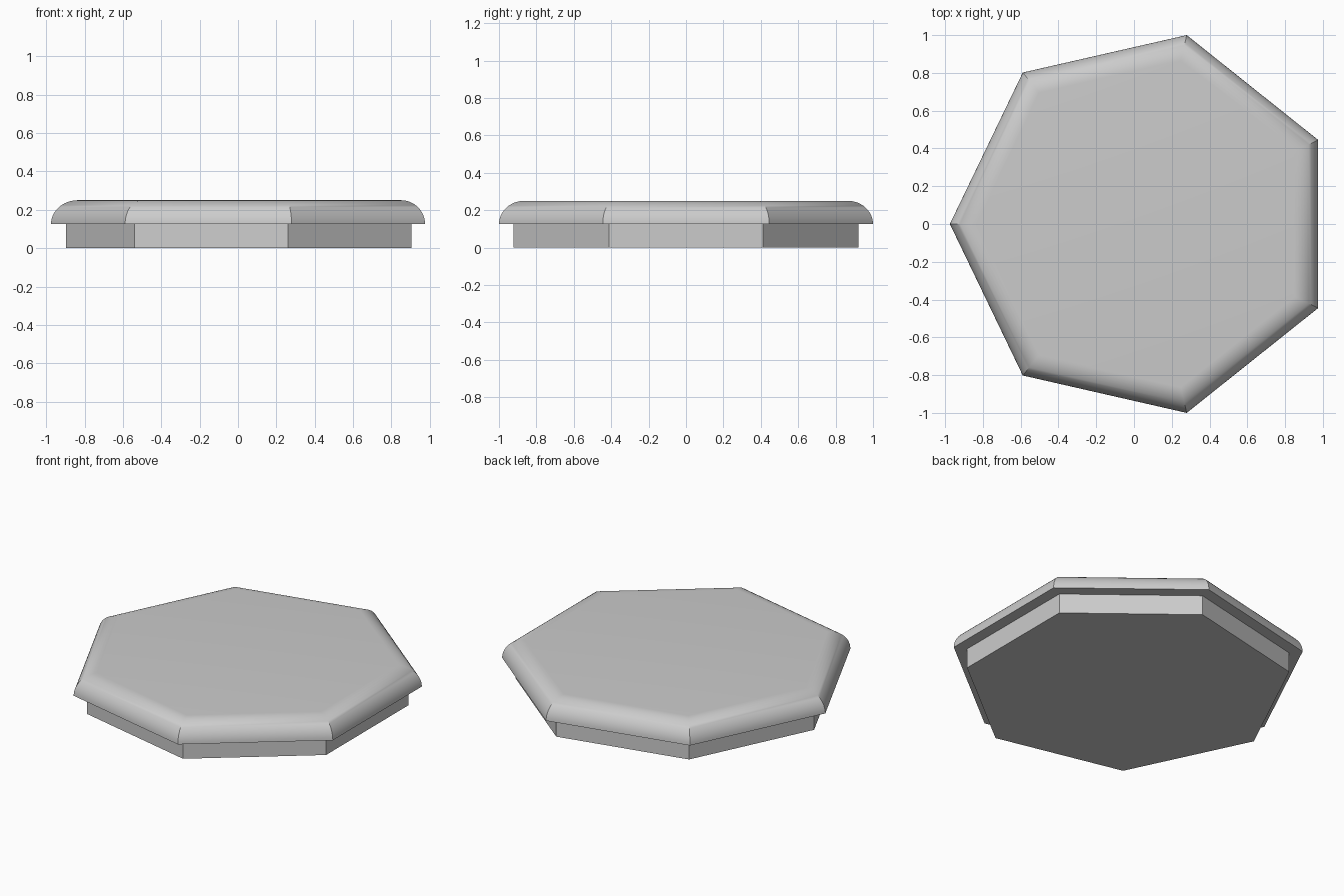
import bpy
import bmesh
from math import sin, cos, pi, radians

SIDES = 7
OUTER = 1.0257      # corner radius of the slab
FOOT = 0.947        # corner radius of the plinth
SHIFT = 0.0508      # centres the odd-sided outline on x
MID, TOP = 0.125, 0.25
ROUND = 0.125       # edge rounding radius
STEPS = 12

default = bpy.data.objects.get("Cube")
if default:
    bpy.data.objects.remove(default, do_unlink=True)

grey = bpy.data.materials.new("plain grey")
grey.use_nodes = True
grey.diffuse_color = (0.6, 0.6, 0.6, 1)
grey.node_tree.nodes["Principled BSDF"].inputs["Base Color"].default_value = grey.diffuse_color


def loft(name, profile):
    """Stack polygon rings of (corner radius, height) and cap both ends."""
    bm = bmesh.new()
    rings = []
    for radius, z in profile:
        angles = [pi + 2 * pi * i / SIDES for i in range(SIDES)]
        rings.append([bm.verts.new((SHIFT + radius * cos(a), radius * sin(a), z)) for a in angles])
    for low, high in zip(rings, rings[1:]):
        for i in range(SIDES):
            j = (i + 1) % SIDES
            bm.faces.new((low[i], low[j], high[j], high[i]))
    bm.faces.new(rings[0][::-1])
    bm.faces.new(rings[-1])
    mesh = bpy.data.meshes.new(name)
    bm.to_mesh(mesh)
    bm.free()
    mesh.materials.append(grey)
    obj = bpy.data.objects.new(name, mesh)
    bpy.context.collection.objects.link(obj)
    return obj


# Plinth: plain straight-sided prism
loft("plinth", [(FOOT, 0), (FOOT, MID)])

# Slab: quarter-round edge with mitred corners
edge = []
for k in range(STEPS + 1):
    t = pi / 2 * k / STEPS
    inset = ROUND * (1 - cos(t)) / cos(pi / SIDES)
    edge.append((OUTER - inset, TOP - ROUND + ROUND * sin(t)))
slab = loft("rounded_slab", edge)

bpy.ops.object.select_all(action="DESELECT")
slab.select_set(True)
bpy.context.view_layer.objects.active = slab
bpy.ops.object.shade_smooth_by_angle(angle=radians(30))
